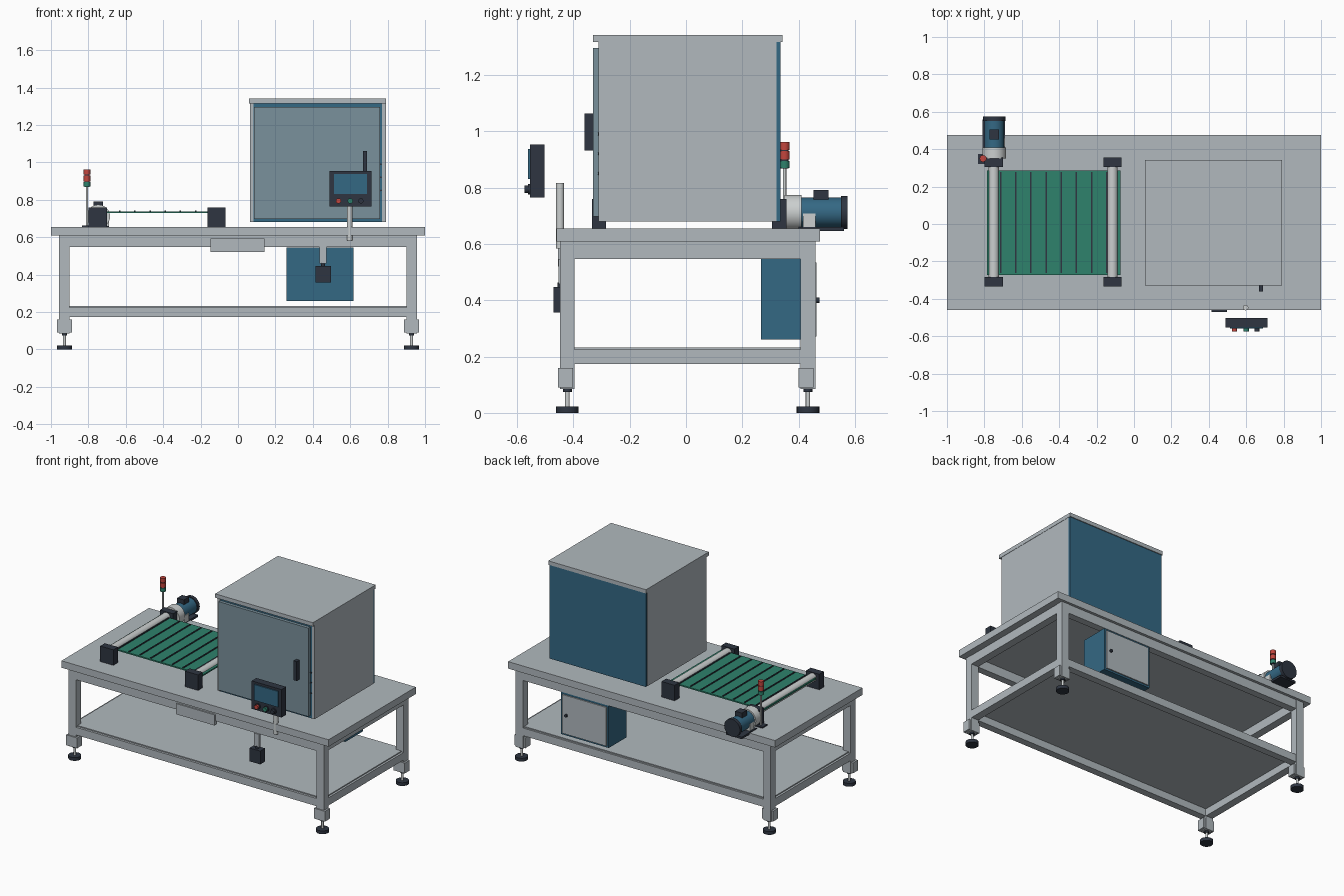
import bpy, bmesh, math
from mathutils import Matrix

if "Cube" in bpy.data.objects:
    bpy.data.objects.remove(bpy.data.objects["Cube"])


def lin(c):
    c /= 255
    return c / 12.92 if c <= 0.04045 else ((c + 0.055) / 1.055) ** 2.4


def mat(name, r, g, b):
    m = bpy.data.materials.new(name)
    m.diffuse_color = (lin(r), lin(g), lin(b), 1)
    m.use_nodes = True
    m.node_tree.nodes["Principled BSDF"].inputs["Base Color"].default_value = m.diffuse_color
    return m


GREY = mat("painted_grey", 177, 185, 190)
PALE = mat("pale_metal", 203, 207, 207)
BLUE = mat("panel_blue", 52, 104, 132)
SLATE = mat("door_slate", 122, 145, 156)
GREEN = mat("belt_green", 46, 130, 108)
DARK = mat("dark_plastic", 46, 53, 65)
RED = mat("signal_red", 195, 70, 62)


def finish(name, bm, material):
    me = bpy.data.meshes.new(name)
    bm.to_mesh(me)
    bm.free()
    me.materials.append(material)
    ob = bpy.data.objects.new(name, me)
    bpy.context.collection.objects.link(ob)
    return ob


def box(name, x, y, z, material):
    """Box from (min, max) pairs."""
    bm = bmesh.new()
    bmesh.ops.create_cube(bm, size=1)
    for v in bm.verts:
        v.co = [r[0] if c < 0 else r[1] for c, r in zip(v.co, (x, y, z))]
    return finish(name, bm, material)


def cyl(name, a, axis, length, r, material, sides=24, r2=None):
    """Cylinder starting at point a and running along +x, +y or +z."""
    bm = bmesh.new()
    bmesh.ops.create_cone(bm, cap_ends=True, segments=sides, radius1=r,
                          radius2=r if r2 is None else r2, depth=length)
    rot = {'x': Matrix.Rotation(math.pi / 2, 4, 'Y'),
           'y': Matrix.Rotation(-math.pi / 2, 4, 'X'),
           'z': Matrix.Identity(4)}[axis]
    bm.transform(Matrix.Translation(a) @ rot @ Matrix.Translation((0, 0, length / 2)))
    for f in bm.faces:
        f.smooth = len(f.verts) == 4
    for e in bm.edges:
        e.smooth = all(len(f.verts) == 4 for f in e.link_faces)
    return finish(name, bm, material)


# Table top and lower shelf
box("table_top", (-1, 1), (-.46, .475), (.608, .655), GREY)
box("lower_shelf", (-.94, .94), (-.43, .445), (.222, .232), GREY)

# Legs, brackets and levelling feet
for sx in (-1, 1):
    for y0, y1 in ((-.447, -.395), (.407, .459)):
        cx, cy = sx * .928, (y0 + y1) / 2
        box("leg", (cx - .028, cx + .028), (y0, y1), (.085, .608), GREY)
        box("leg_bracket", (cx - .041, cx + .041), (y0 - .008, y1 - .006), (.09, .16), GREY)
        cyl("foot_pad", (cx, cy, 0), 'z', .022, .04, DARK)
        cyl("foot_stem", (cx, cy, .022), 'z', .055, .008, PALE, 12)
        cyl("foot_nut", (cx, cy, .074), 'z', .01, .016, DARK, 6)

# Upper and lower frame rails
for z0, z1 in ((.547, .608), (.173, .225)):
    for y0, y1 in ((-.445, -.397), (.409, .457)):
        box("long_rail", (-.9, .9), (y0, y1), (z0, z1), GREY)
    for s in (-1, 1):
        box("cross_rail", sorted((s * .902, s * .954)), (-.395, .407), (z0, z1), GREY)
box("front_cover_plate", (-.146, .143), (-.455, -.43), (.52, .592), GREY)

# Machine enclosure: walls, roof, back panel, front frame, door
for x0, x1 in ((.064, .084), (.77, .79)):
    box("enclosure_side", (x0, x1), (-.31, .322), (.68, 1.316), GREY)
box("enclosure_floor", (.084, .77), (-.3, .32), (.68, .69), GREY)
box("enclosure_roof", (.06, .792), (-.33, .342), (1.316, 1.342), GREY)
box("enclosure_back", (.066, .787), (.322, .336), (.68, 1.316), BLUE)
box("door_frame", (.084, .77), (-.309, -.295), (.68, 1.316), BLUE)
box("enclosure_door", (.086, .758), (-.33, -.309), (.697, 1.296), SLATE)
box("door_handle", (.668, .691), (-.36, -.33), (.932, 1.062), DARK)
for z in (.85, .92, .99):
    cyl("door_bolt", (.764, -.313, z), 'y', .006, .005, DARK, 10)

# Control panel with screen, buttons and post
box("control_panel", (.49, .713), (-.553, -.503), (.764, .953), DARK)
box("panel_screen", (.512, .69), (-.56, -.553), (.83, .937), BLUE)
for x, m in ((.537, RED), (.6, GREEN), (.657, DARK)):
    cyl("button_ring", (x, -.56, .794), 'y', .008, .019, DARK, 20)
    cyl("panel_button", (x, -.574, .794), 'y', .015, .014, m, 20)
cyl("panel_post", (.597, -.447, .583), 'z', .233, .0145, PALE)

# Pedestal switch box hanging from the front rail
box("switch_box", (.415, .496), (-.47, -.42), (.357, .447), DARK)
box("switch_bracket", (.437, .474), (-.452, -.435), (.458, .547), GREY)
cyl("switch_gland", (.455, -.445, .445), 'z', .018, .011, DARK, 12)

# Electrical cabinet under the table
box("electrical_cabinet", (.26, .617), (.266, .455), (.26, .546), BLUE)
box("electrical_door", (.274, .603), (.455, .463), (.272, .534), GREY)
cyl("electrical_knob", (.572, .463, .4), 'y', .01, .01, DARK, 16)

# Conveyor belt, cleats, rollers and bearing blocks
box("conveyor_belt", (-.785, -.072), (-.272, .287), (.728, .737), GREEN)
for i in range(8):
    x = -.713 + i * .081
    box("belt_cleat", (x - .004, x + .004), (-.262, .277), (.735, .742), DARK)
for x in (-.75, -.115):
    cyl("roller", (x, -.29, .728), 'y', .61, .028, PALE, 32)
    for y0, y1 in ((-.333, -.284), (.306, .356)):
        box("bearing_block", (x - .049, x + .049), (y0, y1), (.655, .76), DARK)

# Drive motor with gearbox
mx, mz = -.747, .711
box("motor_base", (-.81, -.69), (.4, .56), (.646, .66), DARK)
cyl("gearbox", (mx, .35, mz), 'y', .06, .063, PALE, 32)
box("gearbox_foot", (-.8, -.69), (.415, .46), (.657, .708), PALE)
cyl("motor_body", (mx, .41, mz), 'y', .142, .053, BLUE, 32)
cyl("motor_fan_cover", (mx, .551, mz), 'y', .023, .059, DARK, 32)
box("motor_terminal_box", (-.773, -.723), (.453, .506), (.755, .792), DARK)

# Signal tower
tx, ty = -.807, .35
box("tower_base", (-.835, -.78), (.322, .375), (.655, .663), DARK)
cyl("tower_pole", (tx, ty, .66), 'z', .22, .006, PALE, 12)
cyl("tower_core", (tx, ty, .868), 'z', .09, .014, DARK, 20)
for z0, z1, m in ((.87, .894, GREEN), (.899, .929, RED), (.934, .962, RED)):
    cyl("tower_light", (tx, ty, z0), 'z', z1 - z0, .018, m)
